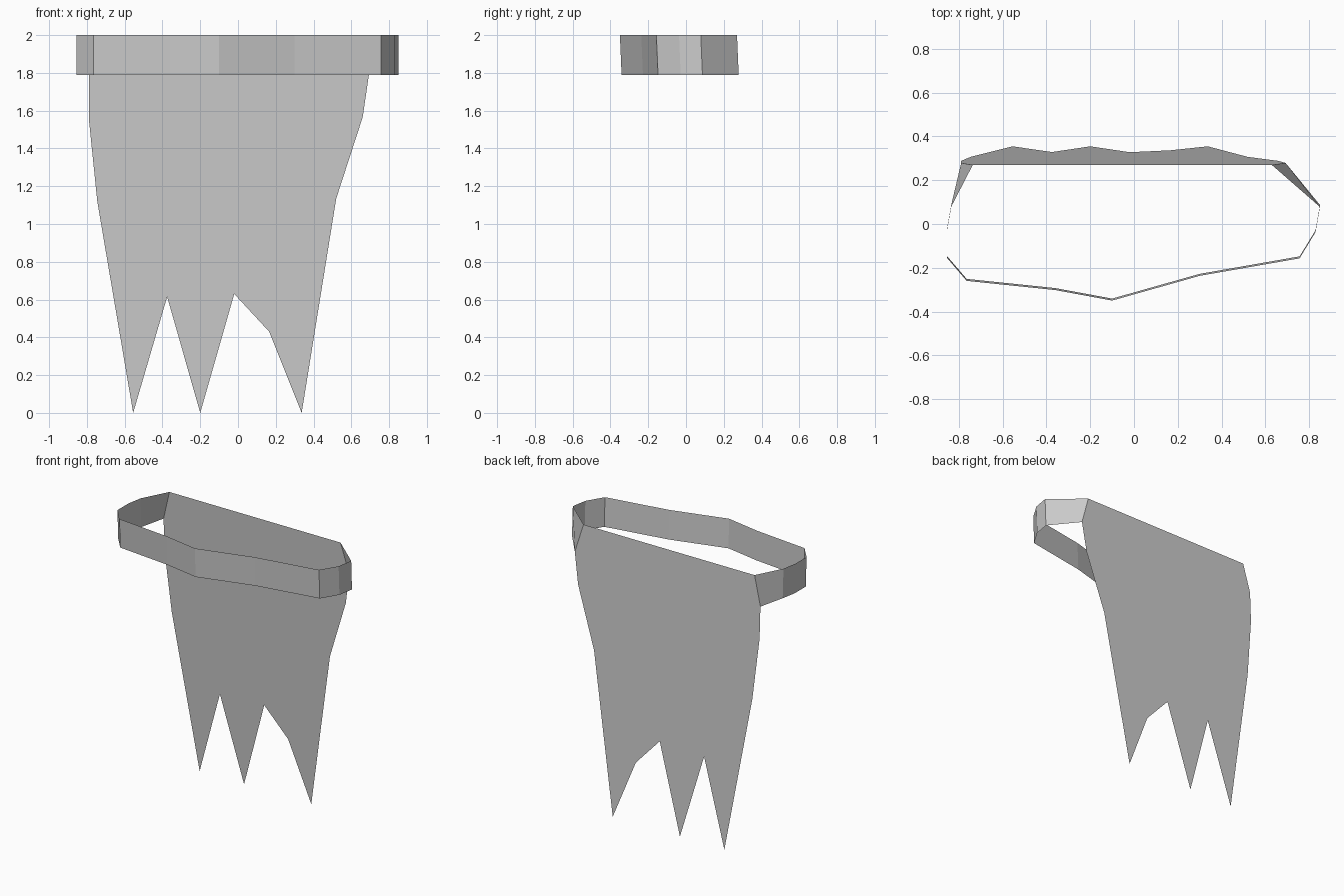
import bpy

if "Cube" in bpy.data.objects:
    bpy.data.objects.remove(bpy.data.objects["Cube"])

TOP, BAND_LOW = 2.0, 1.79
SLOPE = 0.0425  # cloth leans back as it falls


def back_y(z):
    return 0.27 + (TOP - z) * SLOPE


def make_object(name, verts, faces):
    mesh = bpy.data.meshes.new(name)
    mesh.from_pydata(verts, [], faces)
    mesh.update()
    obj = bpy.data.objects.new(name, mesh)
    bpy.context.collection.objects.link(obj)
    return obj


# Cape sheet: ragged outline in one leaning plane (x, z)
outline = [(-0.737, TOP), (-0.79, BAND_LOW), (-0.79, 1.56), (-0.745, 1.12),
           (-0.555, 0), (-0.375, 0.615), (-0.20, 0), (-0.02, 0.63),
           (0.165, 0.43), (0.337, 0), (0.52, 1.135), (0.66, 1.565),
           (0.693, BAND_LOW), (0.63, TOP)]
make_object("cape_sheet", [(x, back_y(z), z) for x, z in outline],
            [list(range(len(outline)))[::-1]])

# Shoulder band: open strip from one cape edge round the front to the other
path = [(-0.835, 0.08), (-0.855, -0.03), (-0.855, -0.155), (-0.765, -0.26),
        (-0.36, -0.302), (-0.10, -0.35), (0.30, -0.237), (0.757, -0.157),
        (0.83, -0.037), (0.85, 0.078)]
upper = [(-0.737, back_y(TOP), TOP)] + [(x, y, TOP) for x, y in path] \
    + [(0.63, back_y(TOP), TOP)]
lower = [(-0.79, back_y(BAND_LOW), BAND_LOW)] \
    + [(x, y + 0.009, BAND_LOW) for x, y in path] \
    + [(0.693, back_y(BAND_LOW), BAND_LOW)]
n = len(upper)
make_object("shoulder_band", upper + lower,
            [(i, n + i, n + i + 1, i + 1) for i in range(n - 1)])
